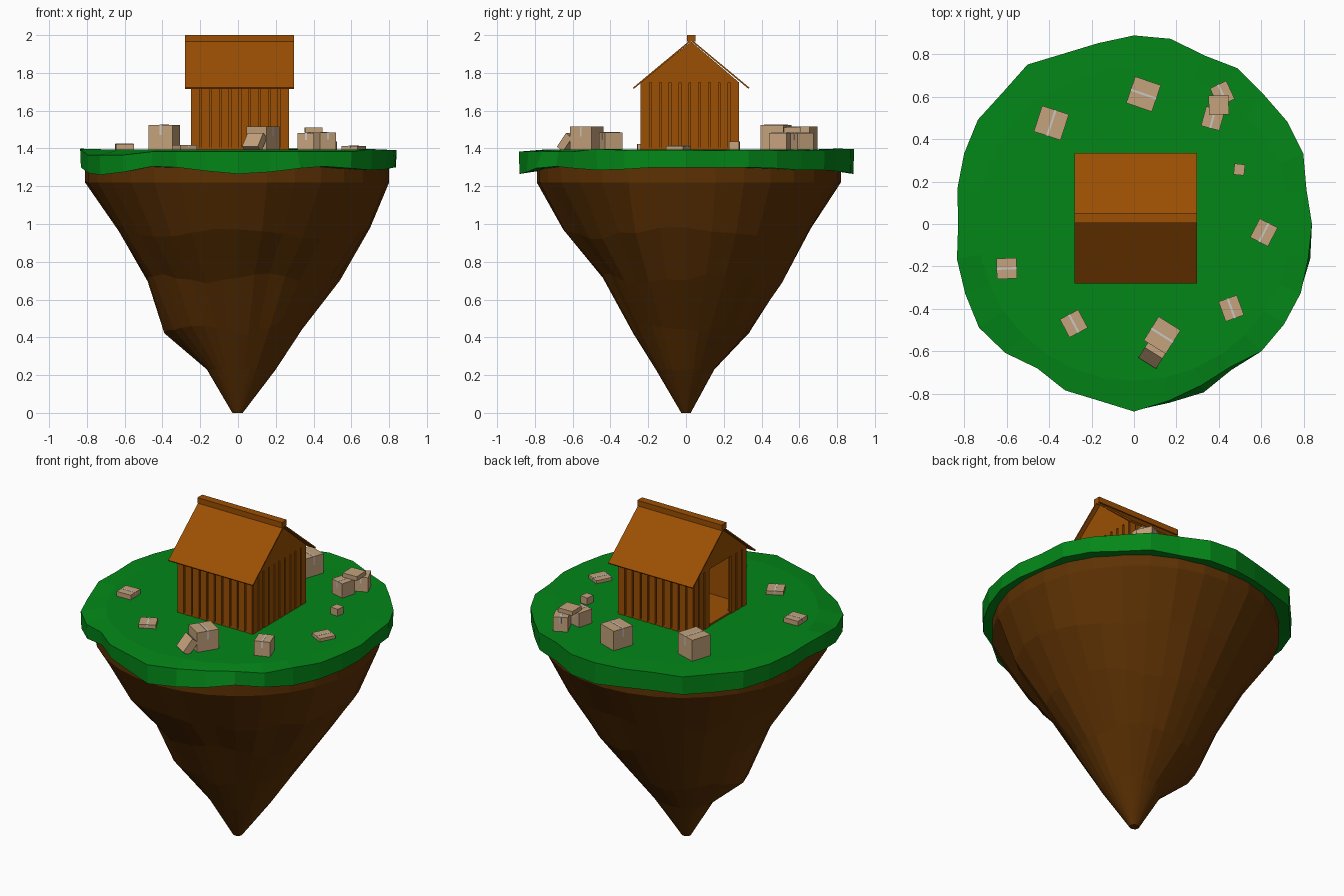
import bpy, bmesh, math, random
from mathutils import Matrix, Vector

if "Cube" in bpy.data.objects:
    bpy.data.objects.remove(bpy.data.objects["Cube"])

random.seed(4)
N = 32


def material(name, rgb):
    m = bpy.data.materials.new(name)
    m.diffuse_color = (*rgb, 1)
    m.use_nodes = True
    m.node_tree.nodes["Principled BSDF"].inputs["Base Color"].default_value = m.diffuse_color
    return m


GRASS = material("grass", (0.001, 0.24, 0.009))
EARTH = material("earth", (0.11, 0.031, 0.001))
WOOD = material("wood", (0.33, 0.078, 0.001))
CARD = material("cardboard", (0.55, 0.36, 0.20))
TAPE = material("tape", (0.60, 0.58, 0.55))


def finish(name, bm, mat, matrix=Matrix()):
    bmesh.ops.recalc_face_normals(bm, faces=bm.faces)
    me = bpy.data.meshes.new(name)
    bm.to_mesh(me)
    bm.free()
    me.materials.append(mat)
    ob = bpy.data.objects.new(name, me)
    ob.matrix_world = matrix
    bpy.context.collection.objects.link(ob)
    return ob


def blocks(name, spans, mat, matrix=Matrix()):
    """Several boxes in one object, each given by its low and high corner."""
    bm = bmesh.new()
    for lo, hi in spans:
        lo, hi = Vector(lo), Vector(hi)
        bmesh.ops.create_cube(bm, size=1, matrix=Matrix.Translation((lo + hi) / 2)
                              @ Matrix.Diagonal((*(hi - lo), 1)))
    return finish(name, bm, mat, matrix)


def prism(name, yz, x0, x1, mat):
    """Extrude a y-z profile along x."""
    bm = bmesh.new()
    f = bm.faces.new([bm.verts.new((x0, y, z)) for y, z in yz])
    r = bmesh.ops.extrude_face_region(bm, geom=[f])
    bmesh.ops.translate(bm, vec=(x1 - x0, 0, 0),
                        verts=[v for v in r["geom"] if isinstance(v, bmesh.types.BMVert)])
    return finish(name, bm, mat)


def loft(name, rings, mat):
    """Skin closed rings of points from first to last, capping both ends."""
    bm = bmesh.new()
    rows = [[bm.verts.new(p) for p in ring] for ring in rings]
    for a, b in zip(rows, rows[1:]):
        for i in range(N):
            j = (i + 1) % N
            bm.faces.new((a[i], a[j], b[j], b[i]))
    bm.faces.new(rows[0])
    bm.faces.new(rows[-1])
    return finish(name, bm, mat)


def polar(r, i, z):
    a = 2 * math.pi * i / N
    return (r * math.cos(a), r * math.sin(a), z)


# Grass cap with a ragged outline and a wavy lower edge
outline = [.84, .83, .865, .87, .865, .883, .862, .891, .89, .87, .87, .905, .877, .886, .868, .85,
           .83, .852, .862, .88, .86, .82, .85, .85, .885, .85, .825, .813, .85, .852, .852, .838]
low_z = [1.30, 1.30, 1.30, 1.295, 1.285, 1.285, 1.28, 1.27, 1.265, 1.275, 1.28, 1.28, 1.275, 1.28, 1.29,
         1.30, 1.31, 1.30, 1.27, 1.26, 1.275, 1.305, 1.30, 1.28, 1.265, 1.275, 1.295, 1.305, 1.295,
         1.285, 1.29, 1.30]
rim_z = [1.365 if 18 <= i <= 20 else 1.383 if 21 <= i <= 28 else random.uniform(1.388, 1.4)
         for i in range(N)]
low_r = [r + {25: .01, 26: .035, 27: .015, 31: .01}.get(i, -.004) for i, r in enumerate(outline)]
loft("grass_cap", [
    [polar(.70, i, 1.295) for i in range(N)],
    [polar(low_r[i], i, low_z[i]) for i in range(N)],
    [polar(outline[i], i, rim_z[i]) for i in range(N)],
    [polar(.74, i, 1.395) for i in range(N)]], GRASS)

# Hanging cone of earth: height, then radius towards +x, +y, -x, -y
levels = [(0, .025, .025, .03, .025), (.23, .20, .15, .165, .16), (.45, .34, .345, .39, .28),
          (.71, .54, .52, .485, .44), (.95, .70, .66, .63, .65),
          (1.22, .80, .82, .81, .79), (1.31, .80, .82, .81, .79)]
rings = []
for k, (z, *radii) in enumerate(levels):
    rough = .022 if 1 < k < 5 else 0
    ring = []
    for i in range(N):
        q, t = divmod(i / (N / 4), 1)
        t = t * t * (3 - 2 * t)
        r = radii[int(q) % 4] * (1 - t) + radii[(int(q) + 1) % 4] * t
        if k in (3, 4) and 25 < i < 30:      # shallow dent at the front right
            r *= .94
        wave = rough * math.sin(i * .8 + k * 2)
        ring.append(polar(r + wave * .6 * abs(math.sin(4 * math.pi * i / N)), i,
                          z + wave + random.uniform(-rough, rough) * .5))
    rings.append(ring)
loft("earth_cone", rings, EARTH)

# House walls: thin backing panels with upright planks outside
X0, X1, Y0, Y1, Z0, Z1 = -.25, .27, -.24, .28, 1.385, 1.75
T, BACK, COUNT = .012, .012, 10
PITCH = (X1 - X0) / COUNT
DOOR = (-.085, .125)


def plank_starts(a):
    return [(a + PITCH * i + .005, a + PITCH * (i + 1) - .005) for i in range(COUNT)]


for name, outer, s in (("front_wall", Y0, 1), ("back_wall", Y1, -1)):
    a, b, c = outer, outer + s * T, outer + s * (T + BACK)
    parts = [((p, min(a, b), Z0), (q, max(a, b), Z1)) for p, q in plank_starts(X0)]
    parts.append(((X0 + T, min(b, c), Z0), (X1 - T, max(b, c), Z1)))
    blocks(name, parts, WOOD)

for name, outer, s in (("right_wall", X1, -1), ("left_wall", X0, 1)):
    a, b, c = outer, outer + s * T, outer + s * (T + BACK)
    has_door = outer == X0
    parts = [((min(a, b), p, Z0), (max(a, b), q, Z1)) for p, q in plank_starts(Y0)
             if not (has_door and DOOR[0] < (p + q) / 2 < DOOR[1])]
    panels = [(Y0 + T, DOOR[0]), (DOOR[1], Y1 - T)] if has_door else [(Y0 + T, Y1 - T)]
    parts += [((min(b, c), p, Z0), (max(b, c), q, Z1)) for p, q in panels]
    blocks(name, parts, WOOD)

blocks("floor", [((X0 + .005, Y0 + .005, 1.385), (X1 - .005, Y1 - .005, 1.405))], WOOD)

# Gables, roof slopes and ridge beam
MID = .0275
for name, x in (("left_gable", X0), ("right_gable", X1 - .02)):
    prism(name, [(Y0, Z1), (Y1, Z1), (MID, 1.965)], x, x + .02, WOOD)
for name, s in (("front_roof", -1), ("back_roof", 1)):
    prism(name, [(MID, 1.978), (MID + s * .308, 1.722), (MID + s * .304, 1.715), (MID, 1.968)],
          -.28, .297, WOOD)
blocks("ridge_beam", [((-.28, .004, 1.966), (.297, .051, 2.0))], WOOD)


def carton(name, x, y, w, d, h, rot, z=1.388, tape="y", tilt=0):
    """Cardboard box with a strip of tape over the top and part way down two sides."""
    m = (Matrix.Translation((x, y, z)) @ Matrix.Rotation(math.radians(rot), 4, "Z")
         @ Matrix.Rotation(math.radians(tilt), 4, "X"))
    blocks(name, [((-w / 2, -d / 2, 0), (w / 2, d / 2, h))], CARD, m)
    e, k = .0012, .005
    if tape == "y":
        lo, hi = (-k, -d / 2 - e, h * .6), (k, d / 2 + e, h + e)
    else:
        lo, hi = (-w / 2 - e, -k, h * .6), (w / 2 + e, k, h + e)
    if tape:
        blocks(name + "_tape", [(lo, hi)], TAPE, m)


# Scattered cartons
carton("back_left_carton", -.39, .477, .133, .128, .137, -18)
carton("back_carton", .045, .613, .128, .132, .127, -19, tape="x")
carton("stack_carton_a", .372, .498, .09, .095, .095, -15)
carton("stack_carton_b", .417, .615, .085, .095, .095, 25)
carton("stack_top_carton", .40, .562, .094, .092, .026, 2, z=1.484, tape="")
carton("tiny_carton", .497, .257, .05, .052, .05, -6, tape="")
carton("right_flat_carton", .613, -.04, .095, .10, .026, -27)
carton("front_right_carton", .459, -.398, .092, .10, .097, 20)
carton("front_carton", .133, -.525, .122, .132, .127, -32, tape="x")
carton("leaning_carton", .072, -.642, .098, .045, .092, -32, z=1.396, tilt=-38, tape="")
carton("front_left_flat_carton", -.284, -.47, .098, .097, .03, 28)
carton("left_flat_carton", -.601, -.21, .095, .097, .036, 2, tape="x")
